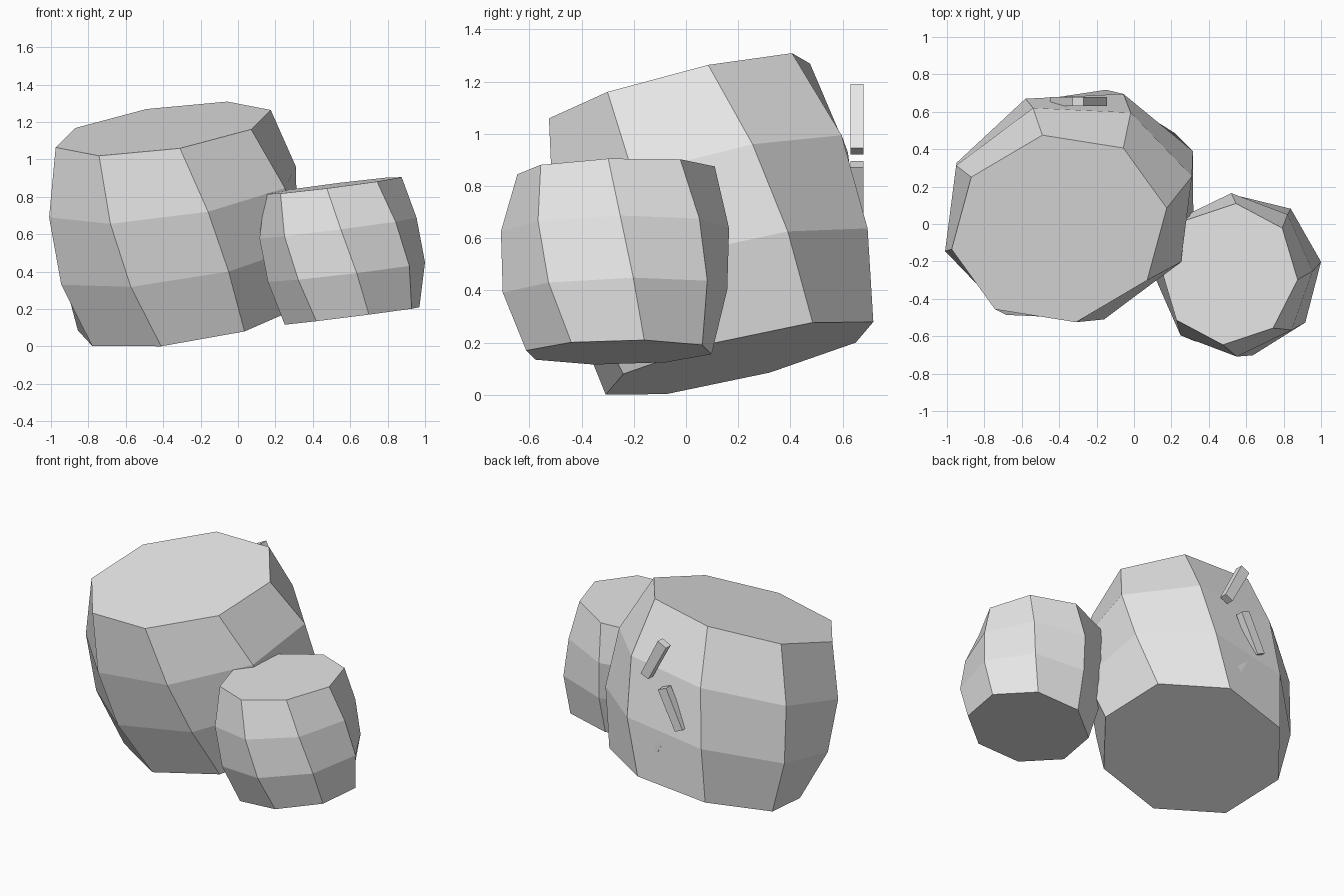
import bpy
import bmesh
import math
from mathutils import Vector

cube = bpy.data.objects.get("Cube")
if cube:
    bpy.data.objects.remove(cube)

SIDES = 8

stone = bpy.data.materials.new("plain_grey")
stone.use_nodes = True
colour = (0.8, 0.8, 0.8, 1)
stone.diffuse_color = colour
stone.node_tree.nodes["Principled BSDF"].inputs["Base Color"].default_value = colour


def finish(name, bm):
    bmesh.ops.recalc_face_normals(bm, faces=bm.faces)
    mesh = bpy.data.meshes.new(name)
    bm.to_mesh(mesh)
    bm.free()
    mesh.materials.append(stone)
    obj = bpy.data.objects.new(name, mesh)
    bpy.context.collection.objects.link(obj)
    return obj


def barrel(name, rings):
    """Loft tilted octagons, each given as a centre and two half axes."""
    bm = bmesh.new()
    loops = []
    for centre, u, v in rings:
        loop = []
        for i in range(SIDES):
            t = math.tau * i / SIDES
            loop.append(bm.verts.new(
                Vector(centre) + Vector(u) * math.cos(t) + Vector(v) * math.sin(t)))
        loops.append(loop)
    for a, b in zip(loops, loops[1:]):
        for i in range(SIDES):
            j = (i + 1) % SIDES
            bm.faces.new((a[i], a[j], b[j], b[i]))
    bm.faces.new(loops[0])
    bm.faces.new(loops[-1])
    return finish(name, bm)


def bar(name, outline, y0, y1):
    """Extrude an upright x, z outline along y."""
    bm = bmesh.new()
    face = bm.faces.new([bm.verts.new((x, y0, z)) for x, z in outline])
    out = bmesh.ops.extrude_face_region(bm, geom=[face])
    moved = [g for g in out["geom"] if isinstance(g, bmesh.types.BMVert)]
    bmesh.ops.translate(bm, verts=moved, vec=(0, y1 - y0, 0))
    return finish(name, bm)


# Large leaning, twisted barrel, top to bottom
barrel("large_barrel", [
    ((-.40, -.025, 1.164), (-.575, -.11, -.10), (.09, -.50, -.105)),
    ((-.35, .055, .825), (-.66, -.20, -.135), (.19, -.565, -.105)),
    ((-.315, .13, .478), (-.63, -.26, -.148), (.265, -.54, -.078)),
    ((-.28, .205, .14), (-.50, -.28, -.137), (.315, -.445, -.06)),
])

# Small barrel beside it
barrel("small_barrel", [
    ((.51, -.268, .86), (-.365, .03, -.045), (-.035, -.378, -.015)),
    ((.535, -.272, .632), (-.42, -.02, -.055), (.015, -.437, -.006)),
    ((.58, -.272, .397), (-.42, -.07, -.052), (.055, -.43, -.005)),
    ((.61, -.257, .163), (-.36, -.097, -.047), (.09, -.355, .007)),
])

# Zigzag of three slanted bars on the back
rising = [(-.27, 1.19), (-.145, .945), (-.20, .92), (-.33, 1.16)]
falling = [(-.33, .895), (-.27, .87), (-.395, .625), (-.45, .65)]
lower = [(x, z - .59) for x, z in rising]
for name, outline in (("upper_bar", rising), ("middle_bar", falling), ("lower_bar", lower)):
    bar(name, outline, .63, .68)
